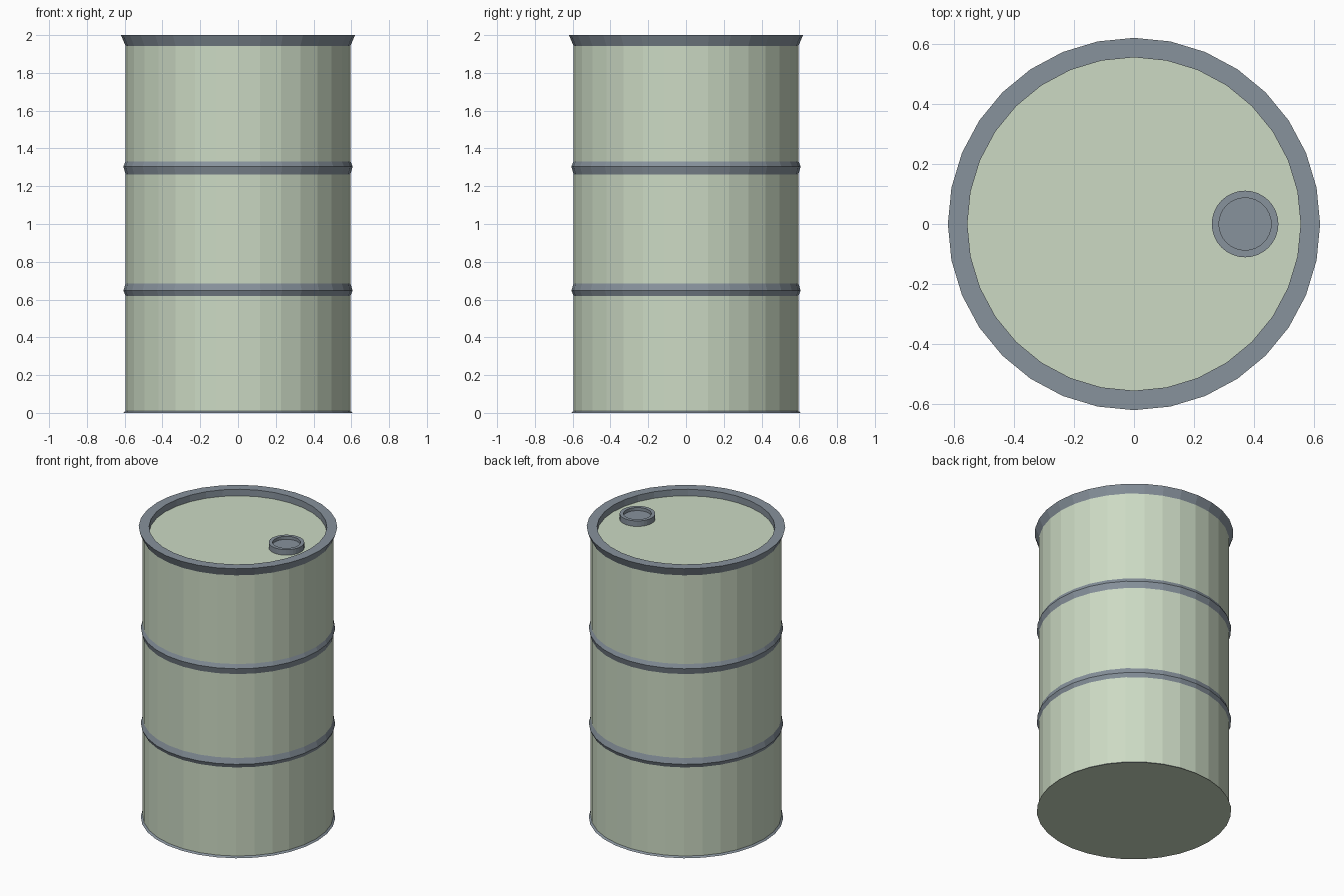
import bpy, bmesh, math

if "Cube" in bpy.data.objects:
    bpy.data.objects.remove(bpy.data.objects["Cube"])

SIDES = 32


def srgb(r, g, b):
    def lin(c):
        c /= 255
        return c / 12.92 if c <= 0.04045 else ((c + 0.055) / 1.055) ** 2.4
    return (lin(r), lin(g), lin(b), 1)


def material(name, rgb):
    m = bpy.data.materials.new(name)
    m.diffuse_color = srgb(*rgb)
    m.use_nodes = True
    m.node_tree.nodes["Principled BSDF"].inputs["Base Color"].default_value = m.diffuse_color
    return m


green = material("pale green paint", (204, 218, 196))
grey = material("blue grey metal", (135, 146, 156))


def lathe(name, profile, mat, x=0.0, closed=False):
    """Spin (radius, z) points about a vertical axis; radius 0 makes a pole."""
    bm = bmesh.new()
    rings = []
    for r, z in profile:
        if r == 0:
            rings.append([bm.verts.new((x, 0, z))] * SIDES)
        else:
            rings.append([bm.verts.new((x + r * math.cos(2 * math.pi * i / SIDES),
                                        r * math.sin(2 * math.pi * i / SIDES), z))
                          for i in range(SIDES)])
    pairs = list(zip(rings, rings[1:]))
    if closed:
        pairs.append((rings[-1], rings[0]))
    for a, b in pairs:
        for i in range(SIDES):
            j = (i + 1) % SIDES
            loop = list(dict.fromkeys((a[i], a[j], b[j], b[i])))
            bm.faces.new(loop)
    # merge the pole fans into flat discs
    bmesh.ops.dissolve_limit(bm, angle_limit=0.001, verts=bm.verts, edges=bm.edges)
    bmesh.ops.recalc_face_normals(bm, faces=bm.faces)
    me = bpy.data.meshes.new(name)
    bm.to_mesh(me)
    bm.free()
    me.materials.append(mat)
    ob = bpy.data.objects.new(name, me)
    bpy.context.collection.objects.link(ob)
    return ob


BODY, FLARE, RIM, LID = 0.595, 0.607, 0.62, 0.555
LID_Z = 1.955

# barrel shell with bottom disc and sunken lid; the foot slope is grey
shell = lathe("barrel_body", [(0, 0), (FLARE, 0), (BODY, 0.01), (BODY, 1.945),
                              (LID, LID_Z), (0, LID_Z)], green)
shell.data.materials.append(grey)
for p in shell.data.polygons:
    if 0.001 < p.center.z < 0.02:
        p.material_index = 1

# flared top rim
lathe("top_rim", [(BODY, 1.943), (RIM, 2.0), (LID, 2.0), (LID, LID_Z)], grey)

# two raised hoops
for name, lo, peak, hi in (("lower_hoop", 0.62, 0.647, 0.685),
                           ("upper_hoop", 1.263, 1.305, 1.332)):
    lathe(name, [(BODY, lo), (FLARE, peak), (BODY, hi)], grey)

# filler cap with a recessed top
lathe("filler_cap", [(0.111, LID_Z), (0.111, 1.993), (0.087, 1.993),
                     (0.087, 1.972), (0, 1.972)], grey, x=0.37)
